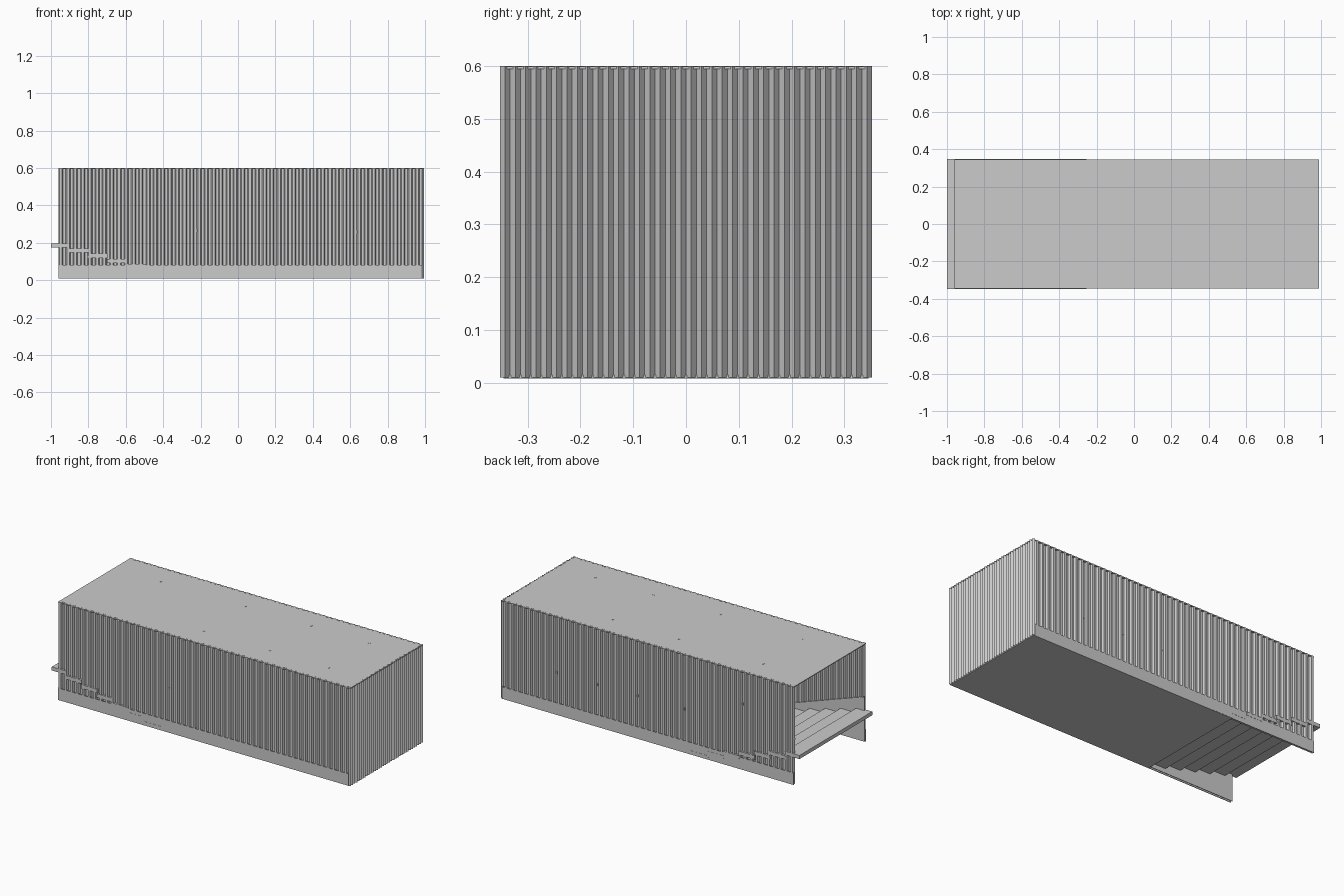
import bpy, bmesh, math

if "Cube" in bpy.data.objects:
    bpy.data.objects.remove(bpy.data.objects["Cube"])


def mesh(name, verts, faces):
    me = bpy.data.meshes.new(name)
    me.from_pydata(verts, [], faces)
    bm = bmesh.new()
    bm.from_mesh(me)
    bmesh.ops.recalc_face_normals(bm, faces=bm.faces)
    bm.to_mesh(me)
    bm.free()
    ob = bpy.data.objects.new(name, me)
    bpy.context.collection.objects.link(ob)
    return ob


def box(name, x0, x1, y0, y1, z0, z1):
    v = [(x, y, z) for x in (x0, x1) for y in (y0, y1) for z in (z0, z1)]
    f = [(0, 1, 3, 2), (4, 6, 7, 5), (0, 4, 5, 1), (2, 3, 7, 6), (0, 2, 6, 4), (1, 5, 7, 3)]
    return mesh(name, v, f)


def extrude_xz(name, pts, y0, y1):
    n = len(pts)
    v = [(x, y0, z) for x, z in pts] + [(x, y1, z) for x, z in pts]
    f = [tuple(range(n)), tuple(range(n, 2 * n))]
    f += [(i, (i + 1) % n, (i + 1) % n + n, i + n) for i in range(n)]
    return mesh(name, v, f)


def sheet(name, plan, z0, z1):
    n = len(plan)
    v = [(x, y, z0) for x, y in plan] + [(x, y, z1) for x, y in plan]
    return mesh(name, v, [(i, i + 1, i + 1 + n, i + n) for i in range(n - 1)])


# Pleat outlines: list of (distance along, depth 0..1)
def pleats(a, b, count, shape):
    p = (b - a) / count
    return [(a + (i + t) * p, d) for i in range(count) for t, d in shape] + [(b, shape[0][1])]


side_shape = [(0, 0), (0.15, 1), (0.5, 1), (0.65, 0)]
end_shape = [(0, 0), (0.5, 1)]

# Floor, ceiling
box("floor", -0.39, 0.985, -0.345, 0.345, 0.008, 0.014)
box("ceiling", -0.96, 0.99, -0.345, 0.345, 0.594, 0.599)

# Stepped seating tiers, open underneath
top, bottom = [], []
for k in range(7):
    z = 0.01 + 0.0275 * k
    front = -0.255 if k == 0 else -0.285 - 0.103 * k
    back = -1.0 if k == 6 else -0.285 - 0.103 * (k + 1)
    top += [(front, z + 0.022), (back, z + 0.022)]
    bottom += [(front, z), (back if k == 6 else back - 0.005, z)]
extrude_xz("stepped_tiers", top + bottom[::-1], -0.347, 0.347)

for s, side in ((-1, "front"), (1, "back")):
    # Pleated side wall
    plan = [(x, s * (0.334 + 0.012 * d)) for x, d in pleats(-0.96, 0.985, 50, side_shape)]
    sheet(side + "_pleated_wall", plan, 0.08, 0.6)
    # Flat skirting outside, sloped wainscot and trim inside
    box(side + "_skirting", -0.96, 0.985, s * 0.342, s * 0.346, 0.008, 0.08)
    extrude_xz(side + "_wainscot", [(-0.96, 0.01), (0.98, 0.01), (0.98, 0.08), (-0.38, 0.08), (-0.96, 0.28)],
               s * 0.331, s * 0.333)
    extrude_xz(side + "_trim", [(-0.96, 0.275), (-0.38, 0.075), (0.98, 0.075), (0.98, 0.083),
                                (-0.38, 0.083), (-0.96, 0.283)], s * 0.327, s * 0.334)
    # Wall speakers
    for i, (x, z) in enumerate([(-0.61, 0.4), (-0.44, 0.33), (-0.22, 0.266),
                                (0.09, 0.262), (0.36, 0.257), (0.63, 0.257)]):
        box(f"{side}_wall_light_{i}", x - 0.006, x + 0.006, s * 0.322, s * 0.336, z - 0.008, z + 0.008)
    # Ceiling lights
    for i, x in enumerate((-0.65, -0.09, 0.35, 0.74)):
        bpy.ops.mesh.primitive_cylinder_add(vertices=8, radius=0.008, depth=0.01,
                                            location=(x, s * 0.195, 0.595))
        bpy.context.object.name = f"{side}_ceiling_light_{i}"

# Pleated end wall with the flat screen just inside it
sheet("end_pleated_wall", [(0.983 + 0.012 * d, y) for y, d in pleats(-0.353, 0.353, 36, end_shape)], 0.01, 0.6)
box("screen", 0.978, 0.982, -0.31, 0.31, 0.1, 0.48)
